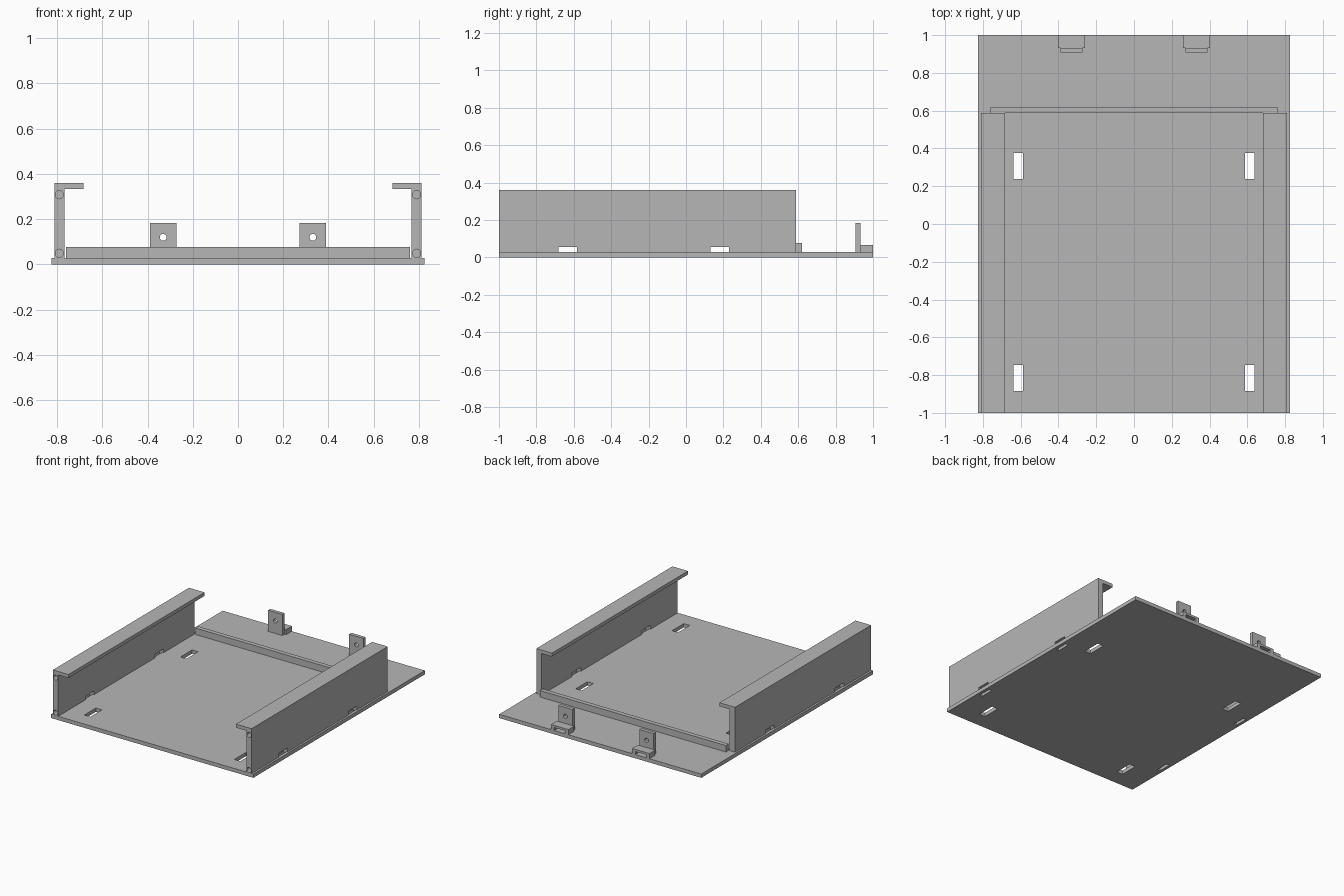
import bpy, bmesh, math
from mathutils import Matrix

if "Cube" in bpy.data.objects:
    bpy.data.objects.remove(bpy.data.objects["Cube"], do_unlink=True)

grey = bpy.data.materials.new("mid grey plastic")
grey.use_nodes = True
COLOUR = (0.47, 0.47, 0.47, 1)
grey.diffuse_color = COLOUR
grey.node_tree.nodes["Principled BSDF"].inputs["Base Color"].default_value = COLOUR


def make_object(name, bm):
    bmesh.ops.recalc_face_normals(bm, faces=bm.faces)
    mesh = bpy.data.meshes.new(name)
    bm.to_mesh(mesh)
    bm.free()
    mesh.materials.append(grey)
    obj = bpy.data.objects.new(name, mesh)
    bpy.context.collection.objects.link(obj)
    return obj


def box(name, x, y, z):
    """Box from (min, max) ranges along each axis."""
    bm = bmesh.new()
    bmesh.ops.create_cube(bm, size=1)
    for v in bm.verts:
        v.co = [r[0] + (c + 0.5) * (r[1] - r[0]) for c, r in zip(v.co, (x, y, z))]
    return make_object(name, bm)


def rod(name, centre, radius, length):
    """Cylinder running along y."""
    bm = bmesh.new()
    turn = Matrix.Translation(centre) @ Matrix.Rotation(math.pi / 2, 4, "X")
    bmesh.ops.create_cone(bm, cap_ends=True, segments=24, radius1=radius,
                          radius2=radius, depth=length, matrix=turn)
    return make_object(name, bm)


def extrude_profile(name, points, y0, y1):
    """Extrude an x-z outline along y."""
    bm = bmesh.new()
    face = bm.faces.new([bm.verts.new((x, y0, z)) for x, z in points])
    moved = bmesh.ops.extrude_face_region(bm, geom=[face])["geom"]
    bmesh.ops.translate(bm, vec=(0, y1 - y0, 0),
                        verts=[g for g in moved if isinstance(g, bmesh.types.BMVert)])
    return make_object(name, bm)


def cut(obj, cutters):
    """Subtract the cutters, then remove them."""
    bpy.context.view_layer.objects.active = obj
    for cutter in cutters:
        cutter.hide_render = True
        mod = obj.modifiers.new("cut", "BOOLEAN")
        mod.operation, mod.solver, mod.object = "DIFFERENCE", "EXACT", cutter
        bpy.ops.object.modifier_apply(modifier=mod.name)
        bpy.data.objects.remove(cutter, do_unlink=True)


def span(side, a, b):
    return tuple(sorted((side * a, side * b)))


PLATE_TOP = 0.028
WALL_END = 0.587
TIE_SLOTS = (-0.632, 0.18)

# Base plate with four strap slots and narrow slots beneath the walls
base_plate = box("base_plate", (-0.825, 0.825), (-1, 1), (0, PLATE_TOP))
slots = []
for side in (-1, 1):
    for y in (-0.815, 0.307):
        slots.append(box("slot_cutter", span(side, 0.588, 0.637),
                         (y - 0.068, y + 0.068), (-0.1, 0.1)))
    for y in TIE_SLOTS:
        slots.append(box("slot_cutter", span(side, 0.78, 0.803),
                         (y - 0.05, y + 0.05), (-0.1, 0.1)))
cut(base_plate, slots)

# Side walls with inward flanges, screw holes and tie openings
for side, label in ((-1, "right"), (1, "left")):
    outline = [(0.768, PLATE_TOP), (0.811, PLATE_TOP), (0.811, 0.359),
               (0.684, 0.359), (0.684, 0.333), (0.768, 0.333)]
    wall = extrude_profile(label + "_wall", [(side * x, z) for x, z in outline],
                           -1, WALL_END)
    cutters = [rod("screw_cutter", (side * 0.79, -1, z), 0.018, 0.3)
               for z in (0.049, 0.308)]
    cutters += [box("tie_cutter", (side * 0.79 - 0.1, side * 0.79 + 0.1),
                    (y - 0.05, y + 0.05), (0, 0.056)) for y in TIE_SLOTS]
    cut(wall, cutters)

# Stop bar behind the tray
box("stop_bar", (-0.76, 0.76), (WALL_END, 0.62), (PLATE_TOP, 0.076))

# Rear brackets: drilled upright tab and a hollow block
for side, label in ((-1, "right"), (1, "left")):
    x = side * 0.331
    tab = box(label + "_bracket_tab", (x - 0.058, x + 0.058), (0.907, 0.933),
              (PLATE_TOP, 0.184))
    cut(tab, [rod("hole_cutter", (x, 0.92, 0.12), 0.015, 0.2)])
    block = box(label + "_bracket_block", (x - 0.071, x + 0.071), (0.933, 1),
                (PLATE_TOP, 0.066))
    cut(block, [box("hollow_cutter", (x - 0.045, x + 0.045), (0.9, 1.1),
                    (0, 0.05))])
